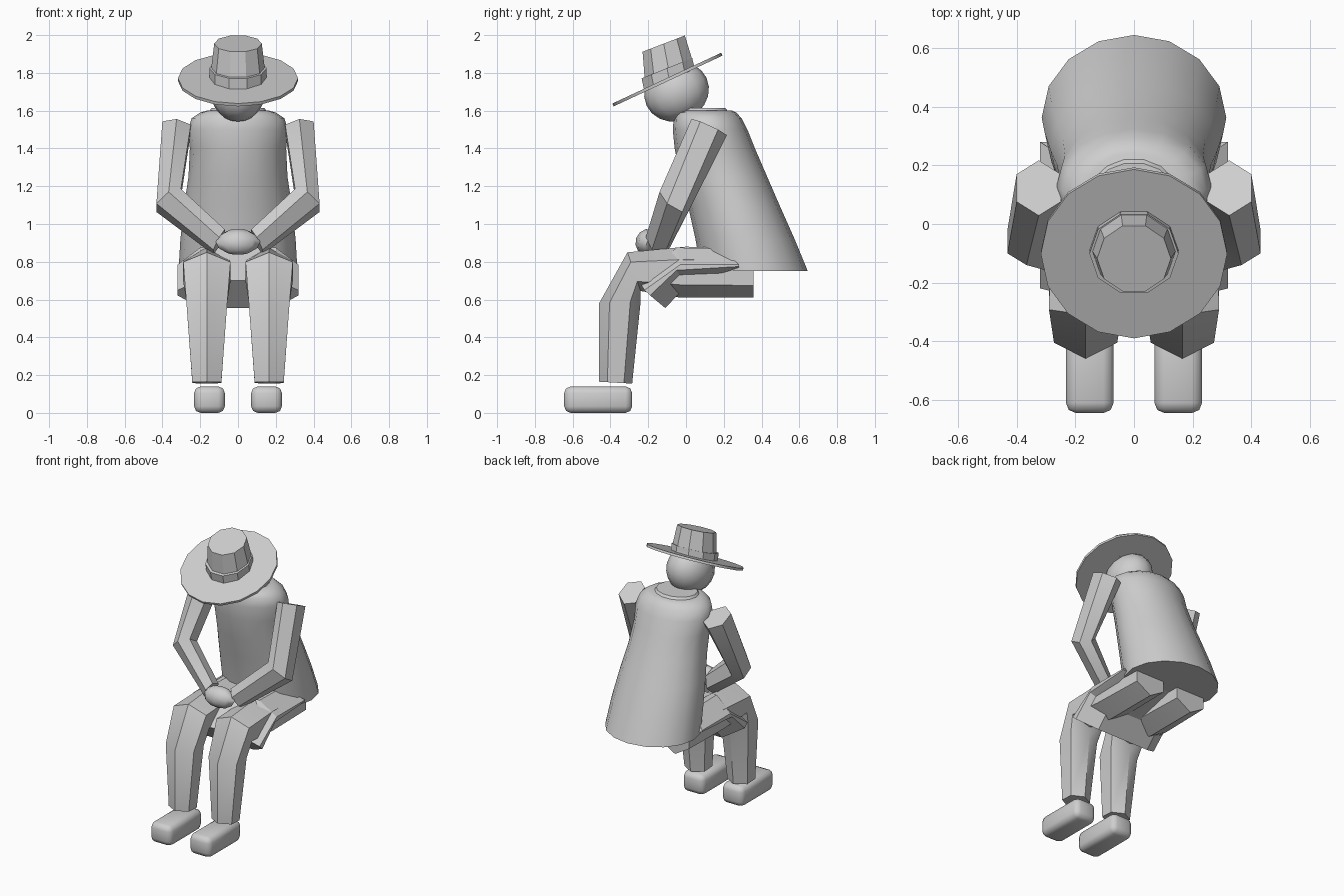
import bpy, bmesh, math
from mathutils import Vector, Matrix

if "Cube" in bpy.data.objects:
    bpy.data.objects.remove(bpy.data.objects["Cube"])

mat = bpy.data.materials.new("light_grey")
mat.diffuse_color = (0.62, 0.62, 0.62, 1)
mat.use_nodes = True
mat.node_tree.nodes["Principled BSDF"].inputs["Base Color"].default_value = mat.diffuse_color


def finish(bm, name, angle=30):
    bmesh.ops.recalc_face_normals(bm, faces=bm.faces)
    me = bpy.data.meshes.new(name)
    bm.to_mesh(me)
    bm.free()
    me.materials.append(mat)
    ob = bpy.data.objects.new(name, me)
    bpy.context.collection.objects.link(ob)
    bpy.ops.object.select_all(action='DESELECT')
    ob.select_set(True)
    bpy.context.view_layer.objects.active = ob
    bpy.ops.object.shade_smooth_by_angle(angle=math.radians(angle))
    return ob


def loft(name, rings, angle=30):
    """Skin closed rings of equal point count and cap both ends."""
    bm = bmesh.new()
    vs = [[bm.verts.new(p) for p in r] for r in rings]
    n = len(vs[0])
    for a, b in zip(vs, vs[1:]):
        for i in range(n):
            j = (i + 1) % n
            bm.faces.new((a[i], a[j], b[j], b[i]))
    bm.faces.new(vs[0])
    bm.faces.new(vs[-1])
    return finish(bm, name, angle)


def oval(center, u, v, n, phase=0.0):
    c, u, v = Vector(center), Vector(u), Vector(v)
    ang = [2 * math.pi * (i + phase) / n for i in range(n)]
    return [c + u * math.cos(a) + v * math.sin(a) for a in ang]


def ball(name, center, scale, tilt=0, seg=12, rows=8):
    bm = bmesh.new()
    m = (Matrix.Translation(center) @ Matrix.Rotation(math.radians(tilt), 4, 'X')
         @ Matrix.Diagonal((*scale, 1)))
    bmesh.ops.create_uvsphere(bm, u_segments=seg, v_segments=rows, radius=1, matrix=m)
    return finish(bm, name, 60)


# Cloak: z, front y, back y, half width
cloak = [(0.75, 0.08, 0.645, 0.315), (0.92, 0.05, 0.575, 0.305), (1.1, 0.01, 0.495, 0.285),
         (1.25, -0.03, 0.43, 0.262), (1.4, -0.06, 0.365, 0.255), (1.5, -0.07, 0.325, 0.265),
         (1.56, -0.065, 0.295, 0.245), (1.59, -0.05, 0.265, 0.2), (1.60, -0.02, 0.245, 0.165)]
loft("cloak", [oval((0, (f + b) / 2, z), (w, 0, 0), (0, (b - f) / 2, 0), 16)
               for z, f, b, w in cloak], 40)

# Collar standing at the neck opening
loft("collar", [oval((0, 0.1, 1.57), (0.17, 0, 0), (0, 0.15, 0), 14),
                oval((0, 0.1, 1.615), (0.14, 0, 0), (0, 0.11, 0), 14)])

# Head and hat, both leaning forward
ball("head", (0, -0.05, 1.70), (0.145, 0.175, 0.155), 25, 14, 10)


def hat_ring(y, z, r, n, deg=24):
    t = math.radians(deg)
    return oval((0, y, z), (r, 0, 0), (0, r * math.cos(t), r * math.sin(t)), n)


loft("hat_brim", [hat_ring(-0.095, 1.757, 0.318, 16, 25),
                  hat_ring(-0.102, 1.772, 0.318, 16, 25)])
loft("hat_band", [hat_ring(-0.088, 1.765, 0.152, 10, 22),
                  hat_ring(-0.101, 1.825, 0.152, 10, 22)])
loft("hat_crown", [hat_ring(-0.085, 1.78, 0.147, 10, 21),
                   hat_ring(-0.118, 1.955, 0.126, 10, 21)])

# Lap of the coat: side section and middle section lofted across x
edge = [(0.28, 0.785), (-0.03, 0.785), (-0.22, 0.65), (-0.19, 0.622), (-0.05, 0.755), (0.28, 0.775)]
middle = [(0.20, 0.87), (-0.05, 0.875), (-0.25, 0.70), (-0.11, 0.555), (0.0, 0.67), (0.28, 0.75)]
loft("coat_lap", [[(x, y, z) for y, z in sec] for x, sec in
                  ((-0.32, edge), (-0.2, middle), (0.2, middle), (0.32, edge))])

# Hands clasped together
ball("hands", (0, -0.205, 0.905), (0.118, 0.062, 0.07), -20, 8, 6)

# Leg rings: front/top point, back/bottom point (y, z), x centre, half width
leg = [((-0.46, 0.165), (-0.285, 0.155), 0.165, 0.077), ((-0.46, 0.58), (-0.24, 0.59), 0.165, 0.108),
       ((-0.31, 0.85), (-0.24, 0.645), 0.165, 0.125), ((0.0, 0.88), (-0.03, 0.61), 0.165, 0.12),
       ((0.357, 0.87), (0.357, 0.61), 0.165, 0.11)]

for s, side in ((-1, "left"), (1, "right")):
    rings = []
    for (fy, fz), (by, bz), x, w in leg:
        rings.append(oval((s * x, (fy + by) / 2, (fz + bz) / 2),
                          (0, (fy - by) / 2, (fz - bz) / 2), (w / 0.866, 0, 0), 6))
    loft(side + "_leg", rings, 40)

    # Arm: six-sided tube mitred at the elbow
    loft(side + "_arm", [
        oval((s * 0.325, 0.123, 1.513), (0, 0.094, -0.043), (s * 0.087, 0, 0.01), 6),
        oval((s * 0.367, -0.06, 1.125), (0, 0.08, -0.045), (s * 0.075, 0, -0.045), 6),
        oval((s * 0.10, -0.148, 0.905), (0, 0.065, -0.025), (s * 0.035, 0, -0.062), 6)])

    # Shoe: rounded block
    bm = bmesh.new()
    bmesh.ops.create_cube(bm, size=1, matrix=Matrix.Translation((s * 0.151, -0.465, 0.07))
                          @ Matrix.Diagonal((0.163, 0.36, 0.14, 1)))
    bmesh.ops.bevel(bm, geom=bm.edges[:], offset=0.035, segments=2, profile=0.5, affect='EDGES')
    finish(bm, side + "_shoe", 50)
